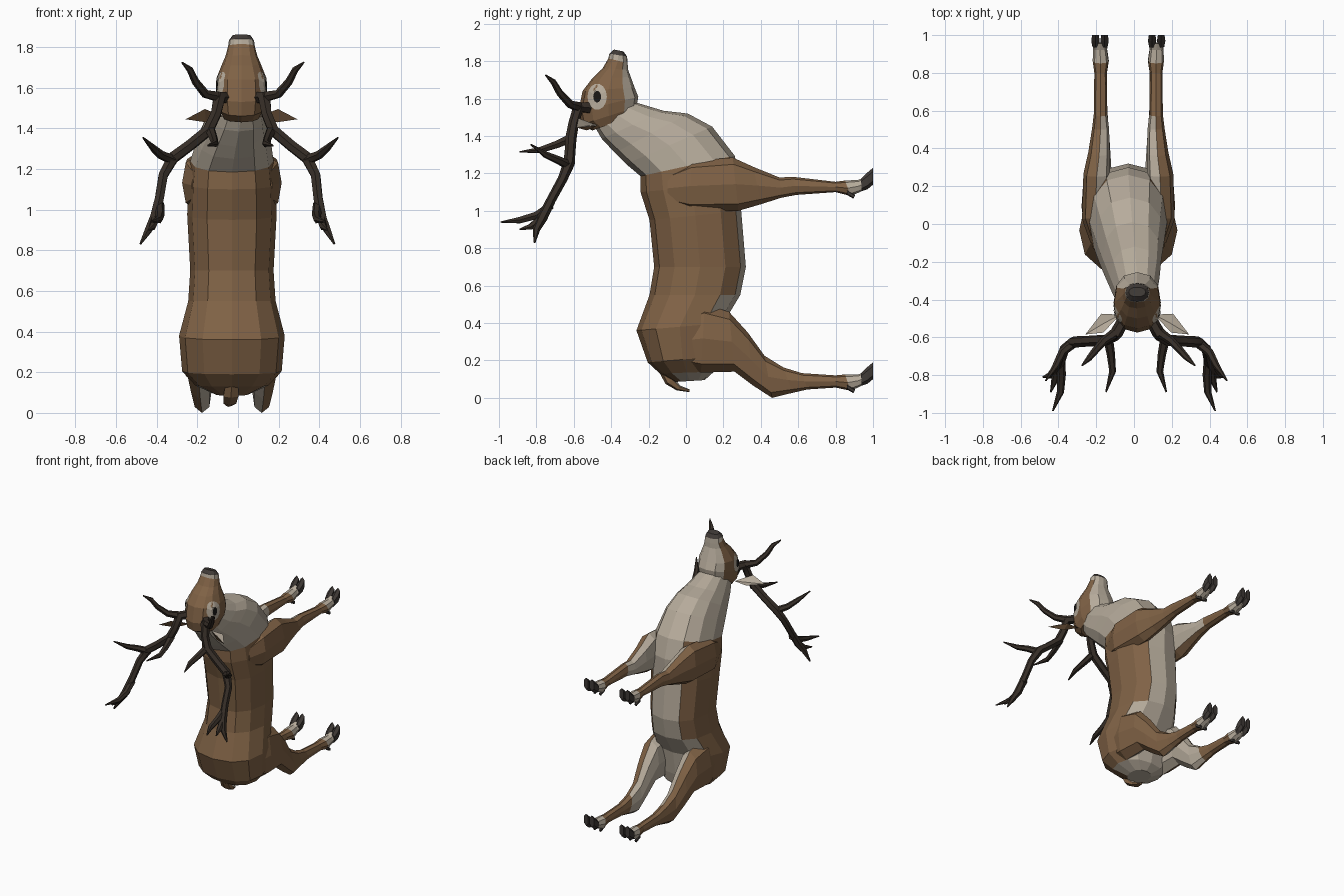
import bpy, bmesh, math
from mathutils import Vector
from mathutils.bvhtree import BVHTree

COLORS = {"brown_coat": (0.215, 0.122, 0.06), "cream_coat": (0.47, 0.41, 0.33),
          "dark_antler": (0.038, 0.028, 0.021), "dark_hoof": (0.05, 0.042, 0.037),
          "black_eye": (0.01, 0.009, 0.008)}
BROWN, CREAM, ANTLER, HOOF, EYE = range(5)
MATS = []
for name, c in COLORS.items():
    m = bpy.data.materials.new(name)
    m.diffuse_color = (*c, 1)
    MATS.append(m)
BODY_X = -0.03   # body midline
HEAD_X = 0.017   # head midline, turned slightly aside


def finish(name, bm):
    me = bpy.data.meshes.new(name)
    bm.to_mesh(me)
    for m in MATS:
        me.materials.append(m)
    ob = bpy.data.objects.new(name, me)
    bpy.context.collection.objects.link(ob)
    return ob


def loft(name, rings, n, color, side=1, power=0.85):
    """Skin rings given as (y, z of one edge, y, z of other edge, centre x, half width)."""
    bm = bmesh.new()
    loops = []
    for ya, za, yb, zb, xc, w in rings:
        loop = []
        for j in range(n):
            t = 2 * math.pi * j / n
            c, s = [math.copysign(abs(v) ** power, v) if abs(v) > 1e-6 else 0
                    for v in (math.cos(t), math.sin(t))]
            loop.append(bm.verts.new((xc + side * w * s, (ya + yb) / 2 + c * (ya - yb) / 2,
                                      (za + zb) / 2 + c * (za - zb) / 2)))
        loops.append(loop)
    for i in range(len(loops) - 1):
        for j in range(n):
            k = (j + 1) % n
            f = bm.faces.new((loops[i][j], loops[i][k], loops[i + 1][k], loops[i + 1][j]))
            f.material_index = color(i, j, f.calc_center_median())
    for i, loop in ((0, loops[0]), (len(loops) - 2, loops[-1])):
        f = bm.faces.new(loop)
        f.material_index = color(i, 0, f.calc_center_median())
    bmesh.ops.recalc_face_normals(bm, faces=bm.faces[:])
    return finish(name, bm), bm


# Torso and neck: back edge, belly edge, centre, half width
def body_color(i, j, c):
    if i < 4 or (i >= 11 and c.y > -0.06):
        return CREAM
    if j in (5, 6) or (i >= 8 and 4 <= j <= 7):
        return CREAM
    return BROWN


loft("body", [
    (-0.50, 1.47, -0.27, 1.58, 0.015, 0.10),
    (-0.45, 1.385, -0.12, 1.535, 0.005, 0.13),
    (-0.38, 1.31, 0.01, 1.52, -0.01, 0.155),
    (-0.32, 1.25, 0.14, 1.45, -0.02, 0.18),
    (-0.243, 1.185, 0.26, 1.295, -0.03, 0.205),
    (-0.243, 1.10, 0.30, 1.15, -0.03, 0.215),
    (-0.195, 0.95, 0.295, 1.0, -0.03, 0.22),
    (-0.17, 0.70, 0.32, 0.70, -0.03, 0.205),
    (-0.195, 0.55, 0.29, 0.55, -0.03, 0.215),
    (-0.265, 0.36, 0.20, 0.40, -0.03, 0.26),
    (-0.205, 0.19, 0.17, 0.22, -0.03, 0.245),
    (-0.14, 0.13, 0.15, 0.14, -0.03, 0.18),
    (-0.06, 0.085, 0.10, 0.095, -0.03, 0.08)], 12, body_color)


# Head with pale throat, pale muzzle band and dark nose
def head_color(i, j, c):
    if i == 7:
        return HOOF
    return CREAM if i == 6 or 4 <= j <= 7 else BROWN


head_rings = [
    (-0.50, 1.43, -0.30, 1.50, 0.095), (-0.56, 1.46, -0.265, 1.555, 0.115),
    (-0.575, 1.53, -0.255, 1.61, 0.125), (-0.553, 1.64, -0.275, 1.66, 0.122),
    (-0.50, 1.71, -0.295, 1.715, 0.097), (-0.447, 1.76, -0.31, 1.755, 0.078),
    (-0.415, 1.815, -0.312, 1.79, 0.066), (-0.41, 1.84, -0.315, 1.825, 0.062),
    (-0.385, 1.862, -0.335, 1.852, 0.045)]
_, head_bm = loft("head", [(*r[:4], HEAD_X, r[4]) for r in head_rings], 12, head_color)
head_tree = BVHTree.FromBMesh(head_bm)


# Eye patches: thin ellipses laid on the side of the head
def eye_plate(name, side, ry, rz, lift, mat):
    bm = bmesh.new()

    def on_head(y, z):
        start = Vector((HEAD_X + side, y, z))
        hit = head_tree.ray_cast(start, Vector((-side, 0, 0)))[0]
        if hit is None:
            hit = head_tree.find_nearest(Vector((HEAD_X + side * 0.08, y, z)))[0]
        return bm.verts.new((hit.x + side * lift, hit.y, hit.z))
    y0, z0, n = -0.475, 1.61, 14
    mid = on_head(y0, z0)
    rows = [[on_head(y0 + ry * k * math.cos(2 * math.pi * a / n),
                     z0 + rz * k * math.sin(2 * math.pi * a / n)) for a in range(n)]
            for k in (0.5, 1.0)]
    for a in range(n):
        b = (a + 1) % n
        bm.faces.new((mid, rows[0][a], rows[0][b]))
        bm.faces.new((rows[0][a], rows[1][a], rows[1][b], rows[0][b]))
    for f in bm.faces:
        f.material_index = mat
        f.normal_update()
        if f.normal.x * side < 0:
            f.normal_flip()
    finish(name, bm)


# Ears: folded leaf shapes, pale inside
def ear(name, side):
    bm = bmesh.new()
    pts = [(0.09, -0.48, 1.46), (0.18, -0.575, 1.495), (0.275, -0.585, 1.445),
           (0.19, -0.475, 1.455), (0.175, -0.525, 1.455), (0.175, -0.53, 1.43)]
    v = [bm.verts.new((HEAD_X + side * x, y, z)) for x, y, z in pts]
    for k in range(4):
        for mid, mat in ((4, CREAM), (5, BROWN)):
            bm.faces.new((v[k], v[(k + 1) % 4], v[mid])).material_index = mat
    bmesh.ops.recalc_face_normals(bm, faces=bm.faces[:])
    finish(name, bm)


# Antlers: one main beam and tapering tines (x, y, z, radius)
BRANCHES = [
    [(0.08, -0.52, 1.55, 0.032), (0.11, -0.575, 1.555, 0.034), (0.125, -0.60, 1.47, 0.028),
     (0.16, -0.615, 1.39, 0.03), (0.25, -0.62, 1.315, 0.029), (0.33, -0.625, 1.255, 0.031),
     (0.375, -0.66, 1.17, 0.026), (0.39, -0.72, 1.06, 0.025), (0.41, -0.77, 0.96, 0.028),
     (0.44, -0.80, 0.90, 0.02), (0.478, -0.81, 0.83, 0.005)],
    [(0.11, -0.57, 1.555, 0.028), (0.18, -0.62, 1.57, 0.022), (0.23, -0.675, 1.63, 0.019),
     (0.26, -0.71, 1.69, 0.016), (0.30, -0.75, 1.725, 0.004)],
    [(0.15, -0.61, 1.39, 0.026), (0.135, -0.69, 1.355, 0.022), (0.125, -0.78, 1.325, 0.018),
     (0.16, -0.89, 1.315, 0.004)],
    [(0.33, -0.63, 1.245, 0.026), (0.39, -0.68, 1.27, 0.022), (0.425, -0.75, 1.30, 0.018),
     (0.48, -0.83, 1.355, 0.004)],
    [(0.39, -0.72, 1.03, 0.024), (0.385, -0.80, 0.975, 0.023), (0.39, -0.89, 0.95, 0.019),
     (0.43, -0.99, 0.94, 0.004)],
    [(0.405, -0.76, 0.97, 0.024), (0.42, -0.83, 0.915, 0.018), (0.44, -0.89, 0.90, 0.004)]]


def antler(name, side):
    cu = bpy.data.curves.new(name, "CURVE")
    cu.dimensions = "3D"
    cu.bevel_depth = 1.0
    cu.bevel_resolution = 1
    cu.use_fill_caps = True
    for branch in BRANCHES:
        sp = cu.splines.new("POLY")
        sp.points.add(len(branch) - 1)
        for p, (x, y, z, r) in zip(sp.points, branch):
            p.co = (side * x + 0.02 - 0.03 * (1.6 - z), y, z, 1)
            p.radius = r
    cu.materials.append(MATS[ANTLER])
    ob = bpy.data.objects.new(name, cu)
    bpy.context.collection.objects.link(ob)
    bpy.ops.object.select_all(action="DESELECT")
    ob.select_set(True)
    bpy.context.view_layer.objects.active = ob
    bpy.ops.object.convert(target="MESH")
    bpy.ops.object.shade_smooth_by_angle(angle=math.radians(50))


# Legs: upper edge, lower edge, offset from midline, half width
FRONT = [(-0.10, 1.20, -0.10, 1.04, 0.14, 0.06), (0.03, 1.265, 0.02, 1.0, 0.175, 0.07),
         (0.25, 1.285, 0.28, 1.0, 0.168, 0.07), (0.36, 1.235, 0.40, 1.035, 0.155, 0.057),
         (0.50, 1.178, 0.51, 1.07, 0.147, 0.045), (0.57, 1.182, 0.59, 1.085, 0.147, 0.036),
         (0.80, 1.155, 0.80, 1.10, 0.147, 0.033), (0.85, 1.162, 0.88, 1.08, 0.147, 0.042),
         (0.92, 1.165, 0.93, 1.10, 0.15, 0.036), (0.955, 1.18, 0.96, 1.115, 0.15, 0.04)]
HIND = [(-0.10, 0.42, -0.08, 0.18, 0.14, 0.08), (0.10, 0.50, 0.08, 0.135, 0.165, 0.083),
        (0.23, 0.46, 0.26, 0.14, 0.162, 0.075), (0.33, 0.35, 0.36, 0.065, 0.155, 0.062),
        (0.42, 0.225, 0.46, 0.0, 0.147, 0.048), (0.52, 0.163, 0.57, 0.027, 0.145, 0.038),
        (0.62, 0.132, 0.65, 0.045, 0.145, 0.032), (0.80, 0.12, 0.80, 0.055, 0.145, 0.032),
        (0.85, 0.125, 0.88, 0.038, 0.145, 0.042), (0.92, 0.125, 0.93, 0.06, 0.148, 0.036),
        (0.955, 0.14, 0.96, 0.075, 0.148, 0.04)]
TOE = [(0.935, 1.172, 0.94, 1.105, 0.018), (0.97, 1.205, 0.97, 1.115, 0.025),
       (1.0, 1.23, 1.0, 1.14, 0.02)]
DEWCLAW = [(0.86, 1.115, 0.86, 1.085, 0.016), (0.905, 1.085, 0.895, 1.065, 0.008)]


def leg(name, rings, side, dz, inner):
    def color(i, j, c):
        return CREAM if c.y > 0.865 or (j in inner and c.y < 0.56) else BROWN
    loft(name, [(*r[:4], BODY_X + side * r[4], r[5]) for r in rings], 8, color, side)
    for part, shape in (("toe", TOE), ("dewclaw", DEWCLAW)):
        for k, off in (("inner", -0.024), ("outer", 0.024)):
            x = BODY_X + side * (0.15 + off)
            loft(f"{name}_{k}_{part}",
                 [(a, b + dz, c, d + dz, x, w) for a, b, c, d, w in shape],
                 6, lambda i, j, c: HOOF)


for side, tag in ((1, "right"), (-1, "left")):
    eye_plate(f"{tag}_eye_patch", side, 0.052, 0.07, 0.004, CREAM)
    eye_plate(f"{tag}_eye", side, 0.021, 0.031, 0.008, EYE)
    ear(f"{tag}_ear", side)
    antler(f"{tag}_antler", side)
    leg(f"{tag}_front_leg", FRONT, side, 0, (5, 6, 7))
    leg(f"{tag}_hind_leg", HIND, side, -1.04, (4, 5, 6, 7))

# Tail: brown outside, pale beneath
loft("tail", [(-0.15, 0.15, -0.08, 0.14, -0.03, 0.035), (-0.11, 0.075, -0.06, 0.10, -0.035, 0.042),
              (-0.05, 0.04, -0.03, 0.065, -0.04, 0.035), (0.02, 0.03, 0.02, 0.045, -0.045, 0.012)],
     6, lambda i, j, c: CREAM if j in (2, 3) else BROWN)
